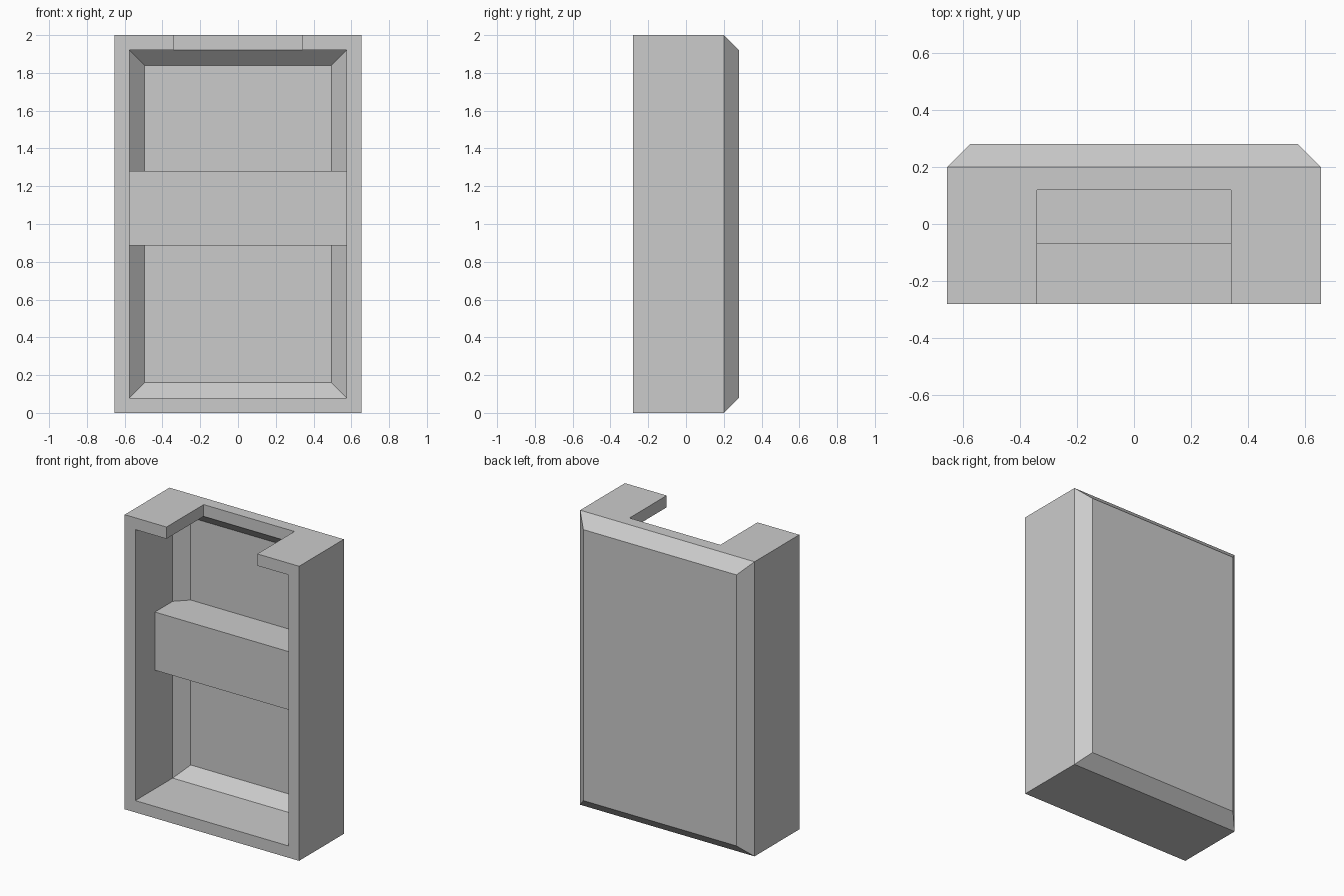
import bpy
import bmesh
import math

cube = bpy.data.objects.get("Cube")
if cube:
    bpy.data.objects.remove(cube, do_unlink=True)

HALF_W, HEIGHT, FRONT, BACK = 0.655, 2.0, -0.28, 0.28
WALL = 0.08      # wall thickness, also the bevel size
HOLE_Z = 1.08

grey = bpy.data.materials.new("plain grey")
grey.use_nodes = True
colour = (0.6, 0.6, 0.6, 1)
grey.diffuse_color = colour
grey.node_tree.nodes["Principled BSDF"].inputs["Base Color"].default_value = colour


def finish(name, bm):
    bmesh.ops.recalc_face_normals(bm, faces=bm.faces)
    mesh = bpy.data.meshes.new(name)
    bm.to_mesh(mesh)
    bm.free()
    mesh.materials.append(grey)
    obj = bpy.data.objects.new(name, mesh)
    bpy.context.collection.objects.link(obj)
    return obj


def box(name, x, y0, y1, z0, z1):
    bm = bmesh.new()
    bmesh.ops.create_cube(bm, size=1)
    for v in bm.verts:
        v.co.x *= 2 * x
        v.co.y = y1 if v.co.y > 0 else y0
        v.co.z = z1 if v.co.z > 0 else z0
    return finish(name, bm)


def combine(target, tool, operation):
    mod = target.modifiers.new(tool.name, "BOOLEAN")
    mod.operation = operation
    mod.solver = "EXACT"
    mod.object = tool
    bpy.context.view_layer.objects.active = target
    bpy.ops.object.modifier_apply(modifier=mod.name)
    bpy.data.objects.remove(tool, do_unlink=True)


# Hollow tray: rectangular rings from the back panel, round the rim, to the inner floor
bm = bmesh.new()
sections = [(WALL, BACK), (0, BACK - WALL), (0, FRONT), (WALL, FRONT),
            (WALL, BACK - 2 * WALL), (2 * WALL, BACK - WALL)]
rings = []
for inset, y in sections:
    w, low, high = HALF_W - inset, inset, HEIGHT - inset
    rings.append([bm.verts.new((x, y, z)) for x, z in
                  ((-w, low), (w, low), (w, high), (-w, high))])
for a, b in zip(rings, rings[1:]):
    for i in range(4):
        j = (i + 1) % 4
        bm.faces.new((a[i], a[j], b[j], b[i]))
bm.faces.new(rings[0])
bm.faces.new(rings[-1])
housing = finish("housing", bm)

# Crossbar between the side walls
combine(housing, box("crossbar", 0.6, -0.07, 0.24, 0.885, 1.28), "UNION")

# Opening in the top wall
combine(housing, box("top_notch", 0.341, -0.5, 0.119, 1.88, 2.2), "DIFFERENCE")

# Two round holes through crossbar and back panel
for side in (-1, 1):
    bm = bmesh.new()
    bmesh.ops.create_cone(bm, cap_ends=True, segments=64,
                          radius1=0.143, radius2=0.143, depth=2)
    for v in bm.verts:
        x, y, z = v.co
        v.co = (x + side * 0.36, z, y + HOLE_Z)
    combine(housing, finish("hole_cutter", bm), "DIFFERENCE")

# Smooth hole walls, crisp edges elsewhere
bpy.ops.object.select_all(action="DESELECT")
housing.select_set(True)
bpy.context.view_layer.objects.active = housing
bpy.ops.object.shade_smooth_by_angle(angle=math.radians(30))
